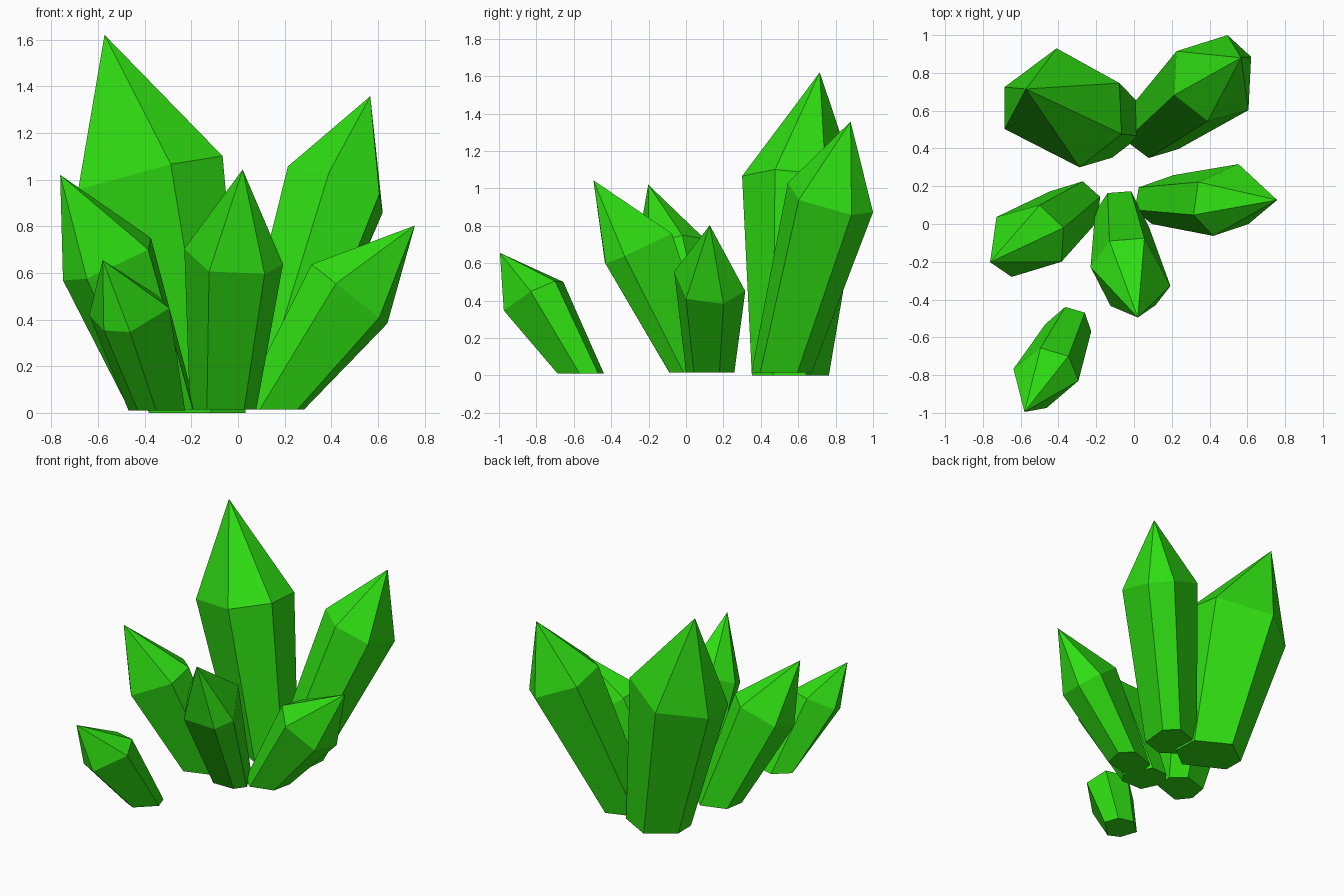
import bpy
import bmesh
from mathutils import Vector

default_cube = bpy.data.objects.get("Cube")
if default_cube:
    bpy.data.objects.remove(default_cube, do_unlink=True)

# One flat green for every crystal
green = bpy.data.materials.new("crystal_green")
green.use_nodes = True
colour = (0.028, 0.72, 0.006, 1.0)
green.diffuse_color = colour
green.node_tree.nodes["Principled BSDF"].inputs["Base Color"].default_value = colour


def build_crystal(name, foot, foot_scale, shoulder, tilt, tip):
    """Six-sided crystal: flat foot, tilted shoulder ring and a pointed tip.

    foot is the centre of the base, shoulder the plan outline of the widest ring,
    tilt the plane (height at origin, slope in x, slope in y) the ring lies in.
    """
    height, slope_x, slope_y = tilt
    ring = [Vector((x, y, height + slope_x * x + slope_y * y)) for x, y in shoulder]
    centre = sum(ring, Vector()) / len(ring)

    # The foot is the shoulder outline turned level and shrunk
    normal = Vector((-slope_x, -slope_y, 1)).normalized()
    level = normal.rotation_difference(Vector((0, 0, 1)))
    base = [Vector(foot) + (level @ (p - centre)) * foot_scale for p in ring]

    bm = bmesh.new()
    low = [bm.verts.new(p) for p in base]
    high = [bm.verts.new(p) for p in ring]
    point = bm.verts.new(tip)
    bm.faces.new(low)
    for i in range(len(low)):
        j = (i + 1) % len(low)
        bm.faces.new((low[i], low[j], high[j], high[i]))
        bm.faces.new((high[i], high[j], point))
    bmesh.ops.recalc_face_normals(bm, faces=bm.faces[:])

    mesh = bpy.data.meshes.new(name)
    bm.to_mesh(mesh)
    bm.free()
    mesh.materials.append(green)
    crystal = bpy.data.objects.new(name, mesh)
    bpy.context.collection.objects.link(crystal)
    return crystal


# Tall pair at the back
build_crystal(
    "back_right_crystal", foot=(-.17, .557, 0), foot_scale=.65,
    shoulder=[(-.685, .503), (-.288, .3), (-.066, .476),
              (-.077, .746), (-.41, .93), (-.685, .725)],
    tilt=(1.159, .23, -.09), tip=(-.572, .715, 1.62))
build_crystal(
    "back_left_crystal", foot=(.11, .51, .015), foot_scale=.68,
    shoulder=[(.606, .603), (.62, .885), (.495, 1), (.225, .915),
              (.214, .683), (.39, .545)],
    tilt=(1.314, -.357, -.265), tip=(.567, .88, 1.357))

# Middle group fanning outward
build_crystal(
    "middle_right_crystal", foot=(-.325, .09, .015), foot_scale=.7,
    shoulder=[(-.728, .037), (-.75, -.15), (-.648, -.28), (-.384, -.2),
              (-.373, -.02), (-.5, .1)],
    tilt=(.902, .395, .254), tip=(-.762, -.202, 1.02))
build_crystal(
    "middle_crystal", foot=(-.065, .035, .015), foot_scale=.67,
    shoulder=[(-.23, -.228), (-.124, -.434), (.114, -.43), (.193, -.328),
              (.055, -.075), (-.13, -.09)],
    tilt=(.795, -.05, .45), tip=(.02, -.495, 1.043))
build_crystal(
    "middle_left_crystal", foot=(.145, .125, .015), foot_scale=.68,
    shoulder=[(.606, 0), (.64, .2), (.553, .317), (.34, .222),
              (.315, .048), (.42, -.063)],
    tilt=(.882, -.78, 0), tip=(.758, .127, .803))

# Small detached crystal at the front
build_crystal(
    "front_crystal", foot=(-.35, -.557, .01), foot_scale=.7,
    shoulder=[(-.638, -.767), (-.575, -.92), (-.463, -.974), (-.294, -.83),
              (-.347, -.7), (-.495, -.656)],
    tilt=(.917, .18, .5), tip=(-.58, -.995, .655))
